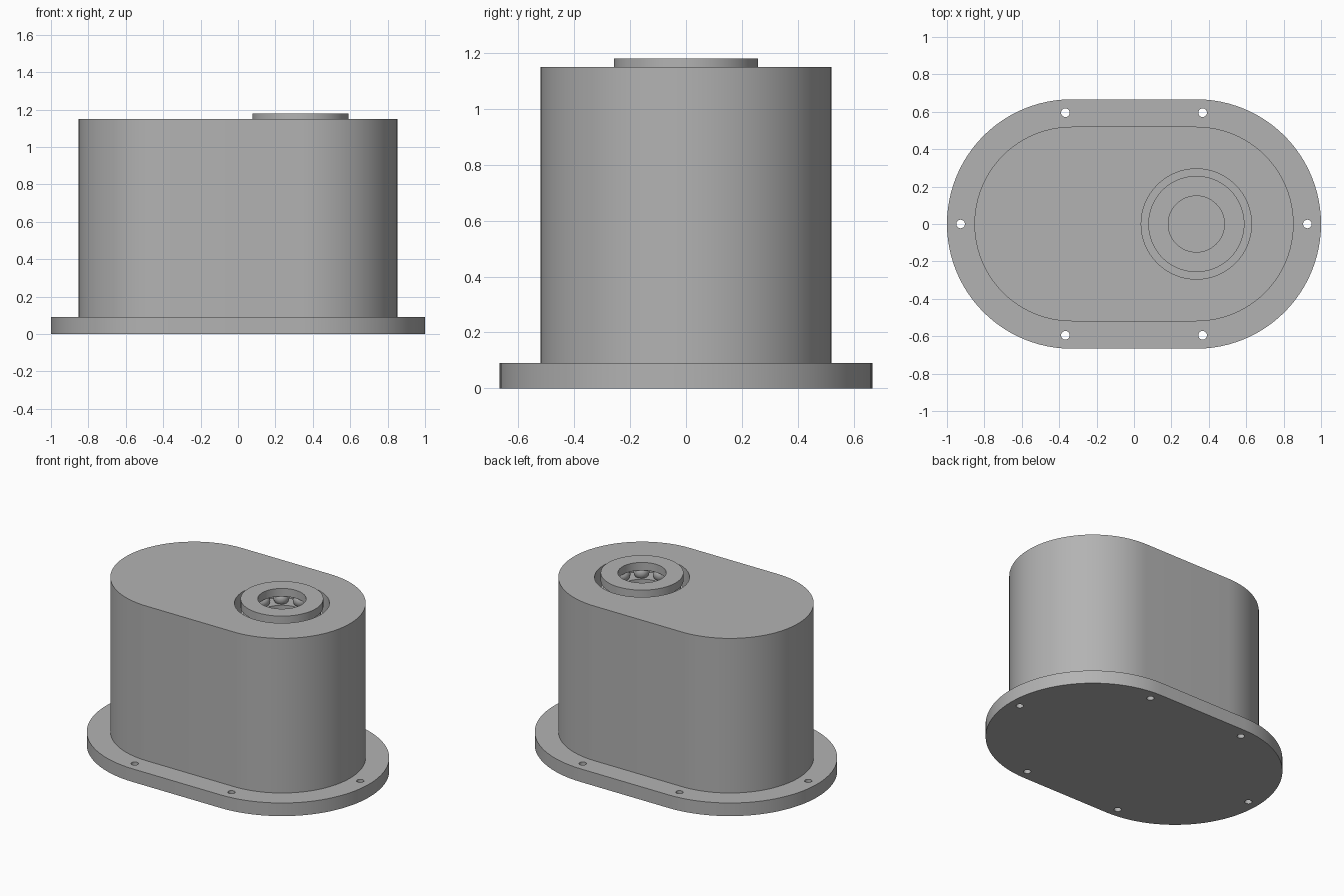
import bpy, bmesh
from math import pi, cos, sin, radians
from mathutils import Matrix

if "Cube" in bpy.data.objects:
    bpy.data.objects.remove(bpy.data.objects["Cube"], do_unlink=True)

AXIS = 1 / 3              # distance of the rounded ends from the middle
WASHER, GAP = 0.055, 0.06  # bearing washer thickness and spacing
TOP = 1.18
FLOOR = TOP - 2 * WASHER - GAP

grey = bpy.data.materials.new("plain grey")
grey.use_nodes = True
color = (0.45, 0.45, 0.45, 1)
grey.diffuse_color = color
grey.node_tree.nodes["Principled BSDF"].inputs["Base Color"].default_value = color


def finish(name, bm):
    bmesh.ops.recalc_face_normals(bm, faces=bm.faces)
    mesh = bpy.data.meshes.new(name)
    bm.to_mesh(mesh)
    bm.free()
    mesh.materials.append(grey)
    obj = bpy.data.objects.new(name, mesh)
    bpy.context.collection.objects.link(obj)
    return obj


def activate(obj):
    bpy.ops.object.select_all(action="DESELECT")
    obj.select_set(True)
    bpy.context.view_layer.objects.active = obj


def smooth(obj):
    activate(obj)
    bpy.ops.object.shade_smooth_by_angle(angle=radians(30))


def slab(name, radius, z0, z1, steps=48):
    """Upright block with two semicircular ends."""
    bm = bmesh.new()
    outline = []
    for side, start in ((1, -pi / 2), (-1, pi / 2)):
        for i in range(steps + 1):
            a = start + pi * i / steps
            outline.append(bm.verts.new((side * AXIS + radius * cos(a), radius * sin(a), z0)))
    base = bm.faces.new(outline)
    top = bmesh.ops.extrude_face_region(bm, geom=[base])["geom"]
    bmesh.ops.translate(bm, vec=(0, 0, z1 - z0),
                        verts=[g for g in top if isinstance(g, bmesh.types.BMVert)])
    return finish(name, bm)


def drill(target, holes):
    """Cut round holes given as (x, y, radius, z0, z1)."""
    bm = bmesh.new()
    for x, y, r, z0, z1 in holes:
        bmesh.ops.create_cone(bm, cap_ends=True, segments=64, radius1=r, radius2=r,
                              depth=z1 - z0, matrix=Matrix.Translation((x, y, (z0 + z1) / 2)))
    cutter = finish("hole_cutter", bm)
    cutter.hide_render = True
    mod = target.modifiers.new("holes", "BOOLEAN")
    mod.object, mod.operation, mod.solver = cutter, "DIFFERENCE", "EXACT"
    activate(target)
    bpy.ops.object.modifier_apply(modifier=mod.name)
    bpy.data.objects.remove(cutter, do_unlink=True)


def washer(name, z0, inner=0.15, outer=0.257, segments=96):
    """Flat ring spun from a rectangular section."""
    bm = bmesh.new()
    section = [(inner, z0), (outer, z0), (outer, z0 + WASHER), (inner, z0 + WASHER)]
    verts = [bm.verts.new((AXIS + r, 0, z)) for r, z in section]
    edges = [bm.edges.new((verts[i], verts[i - 1])) for i in range(4)]
    bmesh.ops.spin(bm, geom=verts + edges, cent=(AXIS, 0, 0), axis=(0, 0, 1),
                   angle=2 * pi, steps=segments, use_duplicate=False)
    bmesh.ops.remove_doubles(bm, verts=bm.verts, dist=1e-5)
    smooth(finish(name, bm))


# Base flange with six bolt holes
flange = slab("base_flange", 2 / 3, 0, 0.09)
bolts = [(x, y) for x in (-0.367, 0.367) for y in (-0.595, 0.595)] + [(-0.927, 0), (0.927, 0)]
drill(flange, [(x, y, 0.023, -0.1, 0.2) for x, y in bolts])
smooth(flange)

# Housing with the bearing recess in its top
housing = slab("housing", 0.52, 0.09, 1.15)
drill(housing, [(AXIS, 0, 0.295, FLOOR, 1.3)])
smooth(housing)

# Thrust bearing: two washers with a ring of balls between them
washer("lower_washer", FLOOR)
washer("upper_washer", TOP - WASHER)
bm = bmesh.new()
for i in range(10):
    a = 2 * pi * (i + 0.5) / 10
    place = Matrix.Translation((AXIS + 0.203 * cos(a), 0.203 * sin(a), FLOOR + WASHER + GAP / 2))
    bmesh.ops.create_uvsphere(bm, u_segments=24, v_segments=12, radius=0.05, matrix=place)
smooth(finish("bearing_balls", bm))
